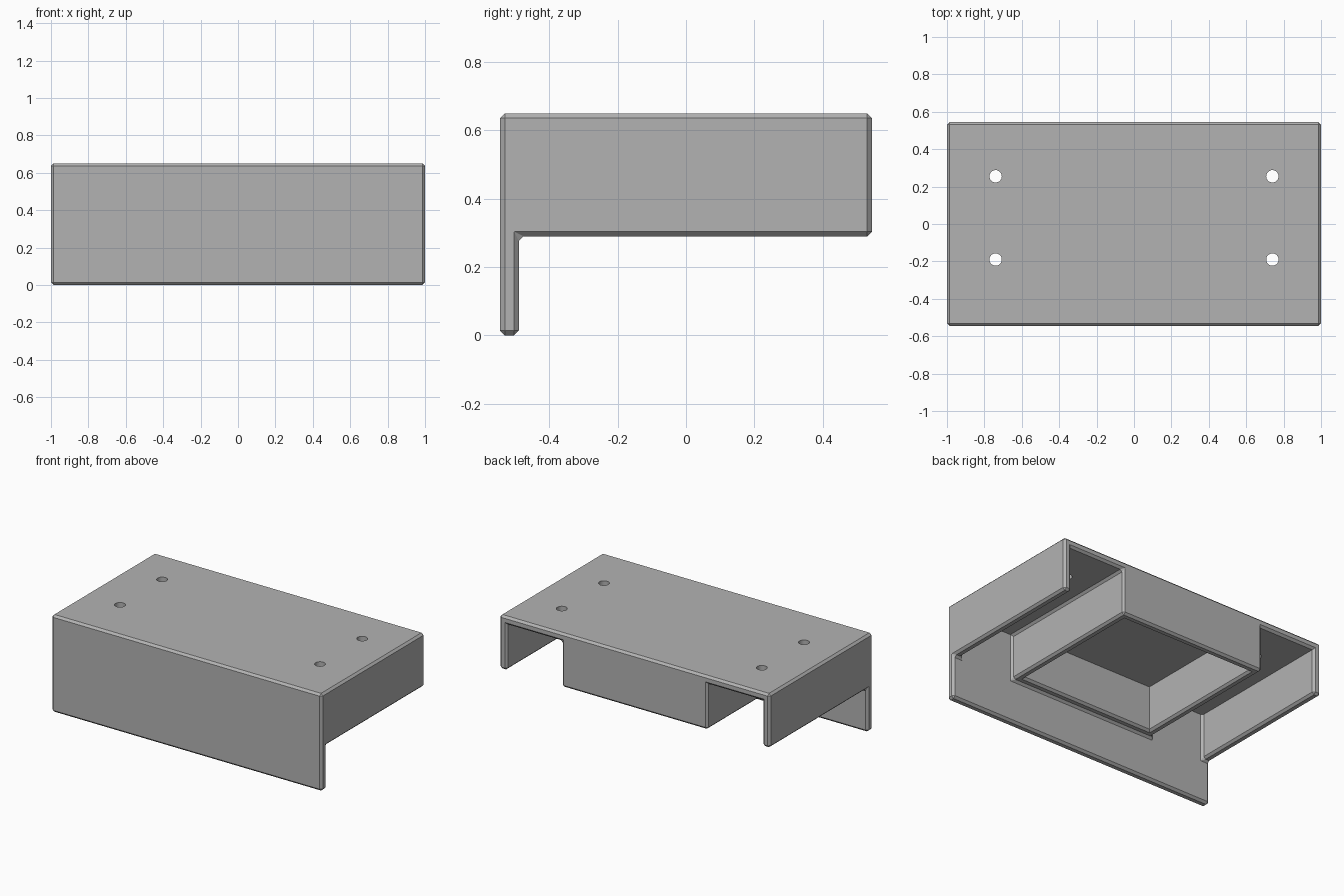
import bpy, bmesh
from mathutils import Matrix

if "Cube" in bpy.data.objects:
    bpy.data.objects.remove(bpy.data.objects["Cube"])

X, Y, TOP = 1.0, 0.545, 0.65      # half width, half depth, height
WALL, LOW, CHAMFER = 0.055, 0.29, 0.014
CORE = 0.54                       # half width of the central box
INNER = -Y + WALL                 # rear face of the front plate
CEIL = TOP - WALL

gray = bpy.data.materials.new("warm_gray")
gray.use_nodes = True
gray.diffuse_color = (0.45, 0.45, 0.45, 1)
gray.node_tree.nodes["Principled BSDF"].inputs["Base Color"].default_value = gray.diffuse_color


def add_object(name, bm):
    bmesh.ops.recalc_face_normals(bm, faces=bm.faces)
    mesh = bpy.data.meshes.new(name)
    bm.to_mesh(mesh)
    bm.free()
    obj = bpy.data.objects.new(name, mesh)
    bpy.context.scene.collection.objects.link(obj)
    return obj


def box(name, x0, x1, y0, y1, z0, z1):
    bm = bmesh.new()
    bmesh.ops.create_cube(bm, size=1)
    bmesh.ops.scale(bm, vec=(x1 - x0, y1 - y0, z1 - z0), verts=bm.verts)
    bmesh.ops.translate(bm, vec=((x0 + x1) / 2, (y0 + y1) / 2, (z0 + z1) / 2), verts=bm.verts)
    return add_object(name, bm)


def cut(obj, cutters):
    for c in cutters:
        mod = obj.modifiers.new("cut", "BOOLEAN")
        mod.operation, mod.solver, mod.object = "DIFFERENCE", "EXACT", c
    deps = bpy.context.evaluated_depsgraph_get()
    mesh = bpy.data.meshes.new_from_object(obj.evaluated_get(deps))
    obj.modifiers.clear()
    obj.data = mesh
    for c in cutters:
        bpy.data.objects.remove(c)


def near(a, b):
    return abs(a - b) < 0.003


# L-shaped side profile extruded across the width
bm = bmesh.new()
profile = [(-Y, 0), (INNER, 0), (INNER, LOW), (Y, LOW), (Y, TOP), (-Y, TOP)]
face = bm.faces.new([bm.verts.new((-X, y, z)) for y, z in profile])
ext = bmesh.ops.extrude_face_region(bm, geom=[face])
bmesh.ops.translate(bm, vec=(2 * X, 0, 0),
                    verts=[v for v in ext["geom"] if isinstance(v, bmesh.types.BMVert)])
shelf = add_object("shelf_body", bm)

# Two channels, open underneath and at the back
cut(shelf, [box("channel_cutter", min(s * CORE, s * (X - WALL)), max(s * CORE, s * (X - WALL)),
                INNER, Y + 0.2, 0.1, CEIL) for s in (-1, 1)])

bm = bmesh.new()
bm.from_mesh(shelf.data)
bmesh.ops.remove_doubles(bm, verts=bm.verts, dist=0.0005)
bmesh.ops.dissolve_limit(bm, angle_limit=0.01, verts=bm.verts, edges=bm.edges)
bmesh.ops.recalc_face_normals(bm, faces=bm.faces)

# Recess in the underside of the central box
core = [f for f in bm.faces if f.normal.z < -0.9 and near(f.calc_center_median().z, LOW)
        and abs(f.calc_center_median().x) < 0.1]
bmesh.ops.inset_region(bm, faces=core, thickness=WALL, use_even_offset=True)
pocket = bmesh.ops.extrude_discrete_faces(bm, faces=core)["faces"]
bmesh.ops.translate(bm, vec=(0, 0, CEIL - LOW), verts=list({v for f in pocket for v in f.verts}))
bm.normal_update()


# Chamfer the outer edges, the joints with the front plate and one channel corner
def chamfered(e):
    if len(e.link_faces) != 2 or e.calc_face_angle() < 0.1:
        return False
    a, b = (v.co for v in e.verts)
    joint = near(a.y, INNER) and near(b.y, INNER) and not (near(a.z, CEIL) and near(b.z, CEIL))
    corner = all(near(p.x, CORE) and near(p.z, CEIL) for p in (a, b))
    return e.is_convex or joint or corner


bmesh.ops.bevel(bm, geom=[e for e in bm.edges if chamfered(e)], offset=CHAMFER,
                offset_type="OFFSET", segments=1, profile=0.5, affect="EDGES", clamp_overlap=False)
bmesh.ops.recalc_face_normals(bm, faces=bm.faces)
bm.to_mesh(shelf.data)
bm.free()

# Four screw holes through the top, above the channels
holes = []
for x in (-0.74, 0.74):
    for y in (-0.19, 0.255):
        bm = bmesh.new()
        bmesh.ops.create_cone(bm, cap_ends=True, segments=32, radius1=0.033, radius2=0.033,
                              depth=0.3, matrix=Matrix.Translation((x, y, TOP)))
        holes.append(add_object("hole_cutter", bm))
cut(shelf, holes)

shelf.data.materials.clear()
shelf.data.materials.append(gray)
for p in shelf.data.polygons:
    p.use_smooth = False
    p.material_index = 0
